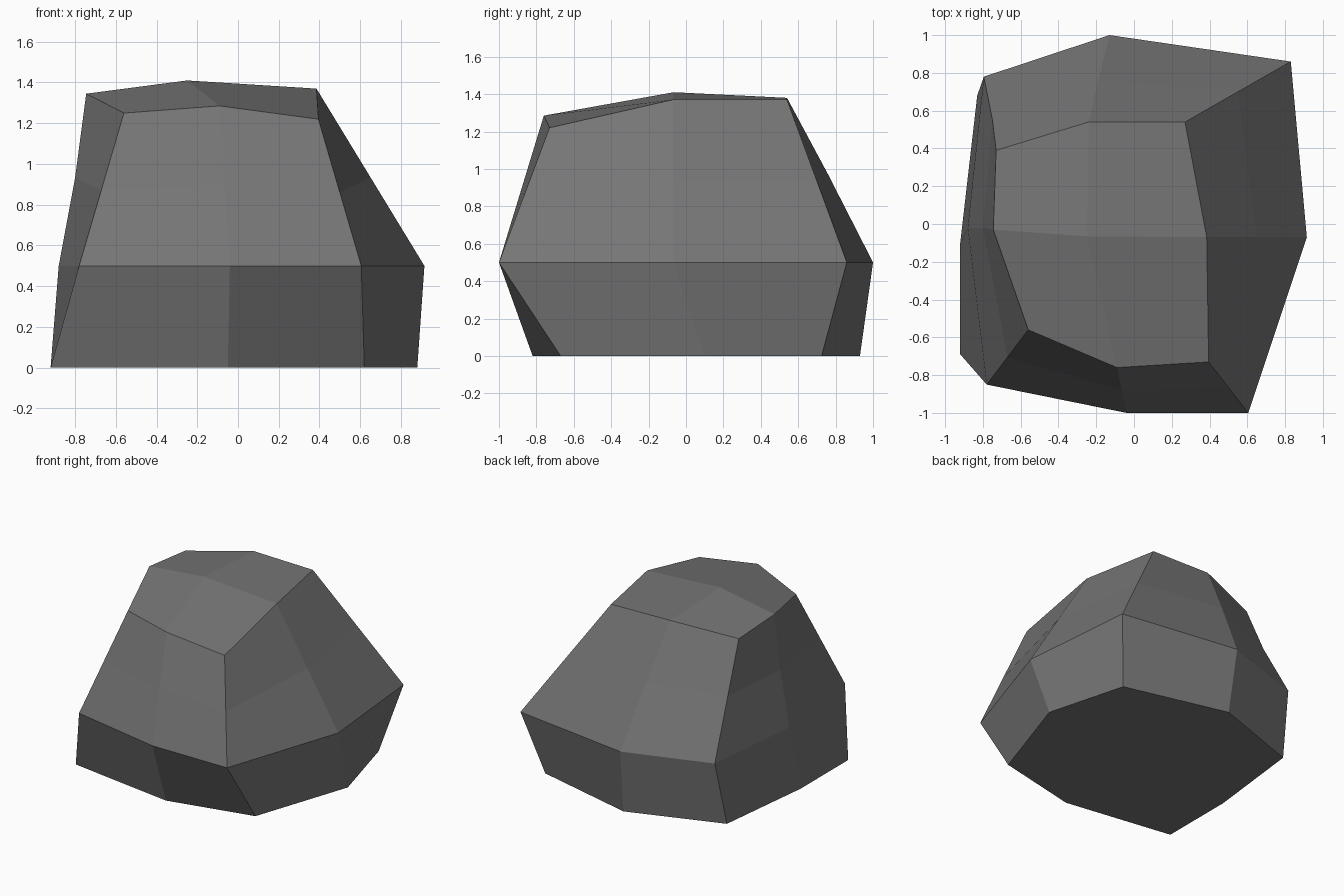
import bpy, bmesh

if "Cube" in bpy.data.objects:
    bpy.data.objects.remove(bpy.data.objects["Cube"])

# Cross-sections of the boulder, counter-clockwise from the front-left corner
base = [(-.92, -.69), (-.05, -.82), (.62, -.67), (.88, .10),
        (.71, .725), (-.11, .93), (-.83, .68), (-.92, -.10)]
waist = [(-.78, -.85), (-.04, -1.0), (.605, -1.0), (.915, -.07),
         (.83, .86), (-.13, 1.0), (-.795, .78), (-.88, -.02)]
crown = [(-.56, -.56, 1.25), (-.09, -.76, 1.285), (.395, -.73, 1.22), (.385, -.07, 1.37),
         (.27, .54, 1.37), (-.24, .54, 1.38), (-.73, .39, 1.31), (-.745, -.03, 1.345)]
peak = (-.25, -.065, 1.41)

bm = bmesh.new()
low = [bm.verts.new((x, y, 0)) for x, y in base]
mid = [bm.verts.new((x, y, .5)) for x, y in waist]
top = [bm.verts.new(p) for p in crown]

# Shoulder ring halfway between waist and crown, slightly chipped at back left
shoulder = [bm.verts.new((a.co + b.co) / 2) for a, b in zip(mid, top)]
shoulder[5].co = (-.19, .76, .97)
shoulder[6].co = (-.75, .555, .93)
shoulder[7].co = (-.80, -.02, .93)

# Side walls
rings = [low, mid, shoulder, top]
for a, b in zip(rings, rings[1:]):
    for i in range(8):
        j = (i + 1) % 8
        bm.faces.new((a[i], a[j], b[j], b[i]))

# Underside and four top facets meeting at the peak
bm.faces.new(low[::-1])
c = bm.verts.new(peak)
for i in (0, 2, 4, 6):
    bm.faces.new((top[i - 1], top[i], top[i + 1], c))
bmesh.ops.recalc_face_normals(bm, faces=bm.faces)

mesh = bpy.data.meshes.new("boulder")
bm.to_mesh(mesh)
bm.free()
stone = bpy.data.materials.new("dark grey stone")
stone.diffuse_color = (.18, .18, .18, 1)
stone.use_nodes = True
stone.node_tree.nodes["Principled BSDF"].inputs["Base Color"].default_value = stone.diffuse_color
mesh.materials.append(stone)
bpy.context.collection.objects.link(bpy.data.objects.new("boulder", mesh))
